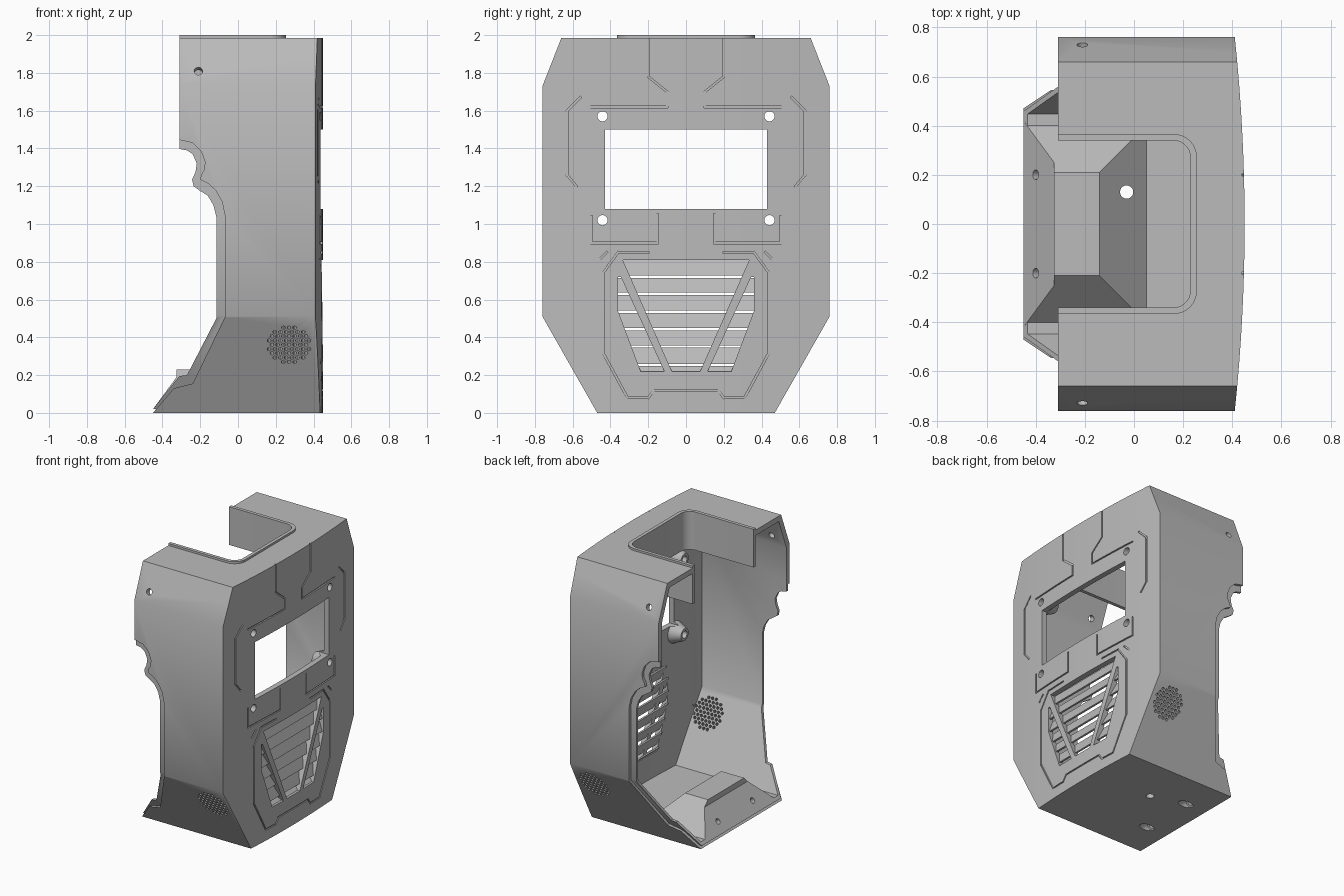
import bpy, bmesh, math
from mathutils import Vector, Matrix

cube = bpy.data.objects.get("Cube")
if cube:
    bpy.data.objects.remove(cube, do_unlink=True)

grey = bpy.data.materials.new("light grey plastic")
grey.use_nodes = True
grey.diffuse_color = (0.5, 0.5, 0.5, 1)
grey.node_tree.nodes["Principled BSDF"].inputs["Base Color"].default_value = (0.5, 0.5, 0.5, 1)


# ---- helpers ----
def place(axis, a, b, t):
    return {"x": (t, a, b), "y": (a, t, b), "z": (a, b, t)}[axis]


def prism(bm, pts, axis, lo, hi):
    ends = [[bm.verts.new(place(axis, a, b, t)) for a, b in pts] for t in (lo, hi)]
    n = len(pts)
    for ring in ends:
        bm.faces.new(ring)
    for i in range(n):
        j = (i + 1) % n
        bm.faces.new((ends[0][i], ends[0][j], ends[1][j], ends[1][i]))


def cylinder(bm, centre, direction, r1, r2, depth, seg=20):
    turn = Vector(direction).to_track_quat("Z", "Y").to_matrix().to_4x4()
    bmesh.ops.create_cone(bm, cap_ends=True, segments=seg, radius1=r1, radius2=r2,
                          depth=depth, matrix=Matrix.Translation(centre) @ turn)


def hull(bm, points):
    verts = [bm.verts.new(p) for p in points]
    bmesh.ops.convex_hull(bm, input=verts)


def finish(bm, name):
    bmesh.ops.recalc_face_normals(bm, faces=bm.faces[:])
    mesh = bpy.data.meshes.new(name)
    bm.to_mesh(mesh)
    bm.free()
    mesh.materials.append(grey)
    obj = bpy.data.objects.new(name, mesh)
    bpy.context.scene.collection.objects.link(obj)
    return obj


def solid(name, pts, axis, lo, hi):
    bm = bmesh.new()
    prism(bm, pts, axis, lo, hi)
    return finish(bm, name)


def combine(obj, other, operation, self_cross=False):
    mod = obj.modifiers.new("cut", "BOOLEAN")
    mod.operation, mod.solver, mod.object = operation, "EXACT", other
    mod.use_self = self_cross
    bpy.context.view_layer.objects.active = obj
    bpy.ops.object.modifier_apply(modifier=mod.name)
    bpy.data.objects.remove(other, do_unlink=True)


def mirrored(half):
    return half + [(-a, b) for a, b in reversed(half)]


def inset(pts, d):
    # Move every edge of a counter-clockwise outline inwards by d
    out = []
    for i, p in enumerate(pts):
        a, p, b = Vector(pts[i - 1]), Vector(p), Vector(pts[(i + 1) % len(pts)])
        n1 = Vector((a.y - p.y, p.x - a.x)).normalized()
        n2 = Vector((p.y - b.y, b.x - p.x)).normalized()
        out.append(tuple(p + (n1 + n2) * d / (1 + n1.dot(n2))))
    return out


def front_x(y):
    return 0.45 - 0.04 * (y / 0.76) ** 2


# ---- outlines ----
outline = mirrored([(0.47, 0), (0.76, 0.51), (0.76, 1.73), (0.66, 1.985)])
closing = [(-0.31, 2.2), (0.7, 2.2), (0.7, -0.1), (-0.45, -0.1)]
wall_edge = closing + [(-0.45, 0), (-0.34, 0.13), (-0.24, 0.155), (-0.07, 0.505), (-0.07, 1.05),
                       (-0.085, 1.12), (-0.12, 1.18), (-0.16, 1.215), (-0.2, 1.235), (-0.195, 1.26),
                       (-0.178, 1.29), (-0.175, 1.33), (-0.195, 1.385), (-0.24, 1.43), (-0.31, 1.445)]
lip_edge = closing + [(-0.45, 0.02), (-0.31, 0.195), (-0.27, 0.2), (-0.115, 0.5), (-0.115, 1.04),
                      (-0.13, 1.1), (-0.16, 1.15), (-0.2, 1.175), (-0.235, 1.2), (-0.243, 1.235),
                      (-0.225, 1.275), (-0.218, 1.32), (-0.24, 1.37), (-0.27, 1.39), (-0.31, 1.397)]


def block(name, gap, edge=None):
    # Eight-sided body with a bowed front, trimmed by a side profile
    obj = solid(name, inset(outline, gap), "x", -1, 1)
    ys = [-0.84 + 0.07 * i for i in range(25)]
    plan = [(-1.2, -0.84)] + [(front_x(y) - gap, y) for y in ys] + [(-1.2, 0.84)]
    combine(obj, solid("plan", plan, "z", -0.5, 2.5), "INTERSECT")
    if edge:
        combine(obj, solid("edge", edge, "y", -1, 1), "INTERSECT")
    return obj


def slot(width, end, radius, back):
    half = []
    for i in range(9):
        a = math.pi / 2 * i / 8
        half.append((end - radius + radius * math.cos(a), width - radius + radius * math.sin(a)))
    half.append((back, width))
    return half + [(x, -y) for x, y in reversed(half)]


# ---- shell with stepped inner lip ----
body = block("enclosure_shell", 0, wall_edge)
combine(body, block("lip", 0.02, lip_edge), "UNION")
combine(body, block("cavity", 0.04), "DIFFERENCE")

# ---- slot skirt, screw bosses and floor pod ----
bm = bmesh.new()
prism(bm, slot(0.365, 0.255, 0.09, -0.31), "z", 1.72, 2.0)
screws = [(s * 0.442, z) for s in (-1, 1) for z in (1.02, 1.57)]
for y, z in screws:
    cylinder(bm, (0.37, y, z), (-1, 0, 0), 0.09, 0.045, 0.1, 24)
hull(bm, [(x, s * y, z) for s in (-1, 1) for x, y, z in
          ((-0.325, 0.42, 0.02), (0.07, 0.42, 0.02), (-0.325, 0.21, 0.23), (-0.14, 0.21, 0.23))])
hull(bm, [(x, s * y, z) for s in (-1, 1) for x, y, z in
          ((-0.45, 0.42, 0.02), (-0.325, 0.42, 0.02), (-0.325, 0.25, 0.19))])
combine(body, finish(bm, "additions"), "UNION", True)

# ---- openings: slot, window, vents, screw holes, speaker grilles ----
bm = bmesh.new()
prism(bm, slot(0.34, 0.23, 0.07, -1), "z", 1.6, 2.3)
prism(bm, mirrored([(0.43, 1.08), (0.43, 1.5)]), "x", 0.28, 0.7)
prism(bm, mirrored([(0.075, 0.22), (0.335, 0.81)]), "x", 0.3, 0.7)
for s in (-1, 1):
    side = [(0.115, 0.22), (0.24, 0.22), (0.36, 0.54), (0.36, 0.72), (0.345, 0.72)]
    prism(bm, [(s * y, z) for y, z in side], "x", 0.3, 0.7)
    cylinder(bm, (-0.4, s * 0.2, 0.088), (-0.806, 0, 0.592), 0.02, 0.02, 0.4)
    cylinder(bm, (-0.21, s * 0.73, 1.81), (0, s * 0.93, 0.37), 0.022, 0.022, 0.2)
    up = Vector((0, s * 0.29, 0.51)).normalized()
    out = Vector((0, s * 0.51, -0.29)).normalized()
    for row in range(-4, 5):
        for col in range(-5, 6):
            u, v = (col + row % 2 / 2) * 0.03, row * 0.026
            if math.hypot(u, v) < 0.112:
                spot = Vector((0.27 + u, s * 0.675, 0.36)) + up * v
                cylinder(bm, spot, out, 0.0105, 0.0105, 0.16, 8)
for y, z in screws:
    cylinder(bm, (0.45, y, z), (1, 0, 0), 0.027, 0.027, 0.4)
cylinder(bm, (-0.03, 0.13, 0.1), (0, 0, 1), 0.027, 0.027, 0.4)
combine(body, finish(bm, "openings"), "DIFFERENCE")

# ---- engraved panel lines and floor counterbores ----
paths = [[(0.2, 2.0), (0.2, 1.78), (0.1, 1.7), (0.1, 1.62)],
         [(0.1, 1.62), (0.5, 1.62)],
         [(0.56, 1.67), (0.63, 1.6), (0.63, 1.26), (0.58, 1.2)],
         [(0.15, 1.05), (0.15, 0.9), (0.5, 0.9), (0.5, 1.04)],
         [(0.42, 0.85), (0.46, 0.81)],
         [(0.2, 0.85), (0.36, 0.85), (0.44, 0.74), (0.44, 0.32), (0.31, 0.08), (0.2, 0.08),
          (0.17, 0.12), (0, 0.12)]]
bm = bmesh.new()
for s in (-1, 1):
    for path in paths:
        for p, q in zip(path, path[1:]):
            p, q = Vector((s * p[0], p[1])), Vector((s * q[0], q[1]))
            along = (q - p).normalized() * 0.005
            across = Vector((-along.y, along.x))
            corners = [p - along + across, p - along - across, q + along + across, q + along - across]
            hull(bm, [(x, c.x, c.y) for c in corners for x in (front_x(c.x) - 0.008, 0.6)])
    cylinder(bm, (-0.255, s * 0.2, -0.018), (-0.806, 0, 0.592), 0.034, 0.034, 0.16)
combine(body, finish(bm, "grooves"), "DIFFERENCE", True)

# ---- tilted vent slats, outer edges low ----
bm = bmesh.new()
tops = [0.81, 0.715, 0.625, 0.53, 0.437, 0.345, 0.247]
for top, low in zip(tops, tops[1:] + [0.205]):
    low += 0.013
    prism(bm, [(0.418, low), (0.433, low), (0.405, top), (0.39, top)], "y", -0.5, 0.5)
slats = finish(bm, "vent_slats")
vent = mirrored([(0.24, 0.22), (0.36, 0.54), (0.36, 0.72), (0.335, 0.81)])
combine(slats, solid("vent", vent, "x", 0.2, 0.7), "INTERSECT")

# ---- shading ----
for obj in (body, slats):
    bpy.ops.object.select_all(action="DESELECT")
    obj.select_set(True)
    bpy.context.view_layer.objects.active = obj
    bpy.ops.object.shade_smooth_by_angle(angle=math.radians(30))
